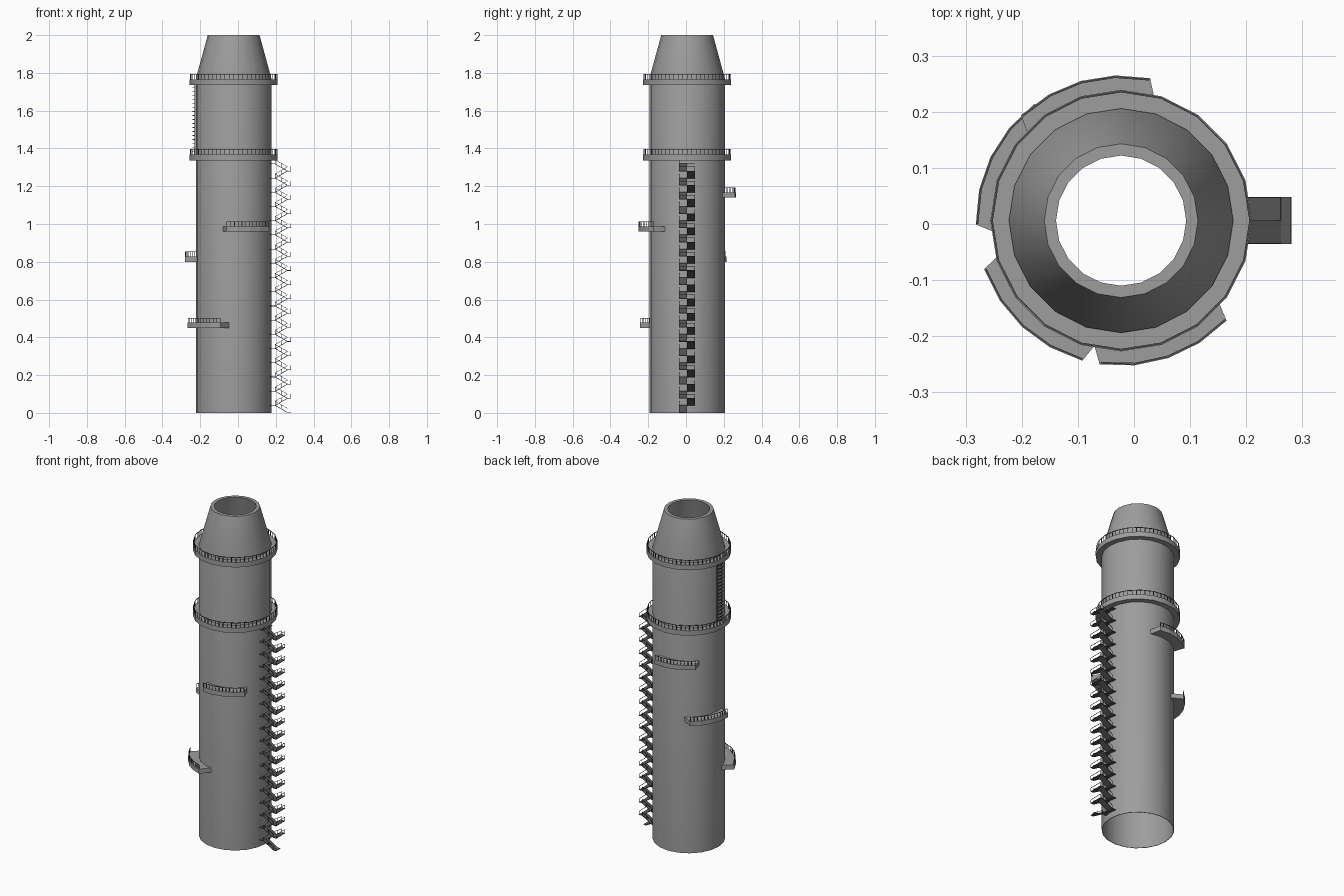
import bpy, bmesh, math
from mathutils import Vector

if "Cube" in bpy.data.objects:
    bpy.data.objects.remove(bpy.data.objects["Cube"], do_unlink=True)

CX, CY, SIDES = -0.023, 0.006, 20


def material(name, value):
    m = bpy.data.materials.new(name)
    m.use_nodes = True
    m.diffuse_color = (value, value, value, 1)
    m.node_tree.nodes["Principled BSDF"].inputs["Base Color"].default_value = m.diffuse_color
    return m


concrete = material("concrete grey", 0.34)
steel = material("dark steel grey", 0.1)


def finish(name, bm, mat, smooth=False):
    bmesh.ops.recalc_face_normals(bm, faces=bm.faces)
    me = bpy.data.meshes.new(name)
    bm.to_mesh(me)
    bm.free()
    me.materials.append(mat)
    ob = bpy.data.objects.new(name, me)
    bpy.context.collection.objects.link(ob)
    if smooth:
        bpy.ops.object.select_all(action="DESELECT")
        ob.select_set(True)
        bpy.context.view_layer.objects.active = ob
        bpy.ops.object.shade_smooth_by_angle(angle=math.radians(30))
    return ob


def polar(r, deg, z):
    a = math.radians(deg)
    return Vector((CX + r * math.cos(a), CY + r * math.sin(a), z))


def lathe(name, profile, mat):
    """Revolve a closed (radius, z) profile about the tower axis."""
    bm = bmesh.new()
    rows = [[bm.verts.new(polar(r, 90 + 360 * i / SIDES, z)) for r, z in profile]
            for i in range(SIDES)]
    n = len(profile)
    for i in range(SIDES):
        a, b = rows[i], rows[(i + 1) % SIDES]
        for j in range(n):
            k = (j + 1) % n
            bm.faces.new((a[j], b[j], b[k], a[k]))
    return finish(name, bm, mat, True)


def beam(bm, p, q, w, h=None):
    """Bar from p to q, w wide and h deep."""
    p, q = Vector(p), Vector(q)
    d = (q - p).normalized()
    ref = Vector((1, 0, 0)) if abs(d.z) > 0.95 else Vector((0, 0, 1))
    side = d.cross(ref).normalized() * w / 2
    up = side.cross(d).normalized() * (h or w) / 2
    ends = [[bm.verts.new(c + s * side + t * up)
             for s, t in ((-1, -1), (1, -1), (1, 1), (-1, 1))] for c in (p, q)]
    a, b = ends
    bm.faces.new(a)
    bm.faces.new(b[::-1])
    for i in range(4):
        j = (i + 1) % 4
        bm.faces.new((a[i], b[i], b[j], a[j]))


def railing(name, points, per_side, height=0.028):
    """Posts and a top rail along a path."""
    bm = bmesh.new()
    up = Vector((0, 0, height))
    for p, q in zip(points, points[1:]):
        beam(bm, p + up, q + up, 0.003)
        for i in range(per_side):
            foot = p.lerp(q, i / per_side)
            beam(bm, foot, foot + up, 0.003)
    beam(bm, points[-1], points[-1] + up, 0.003)
    finish(name, bm, steel)


# Hollow shaft with a tapered open top
lathe("chimney_shaft", [(0.2, 0), (0.2, 1.77), (0.137, 2.0), (0.116, 2.0),
                        (0.18, 1.765), (0.197, 1.7), (0.197, 0)], concrete)

# Full ring galleries
for label, z in (("upper", 1.735), ("lower", 1.337)):
    lathe(label + "_gallery", [(0.195, z), (0.233, z), (0.233, z + 0.03), (0.195, z + 0.03)],
          concrete)
    path = [polar(0.23, 90 + 360 * i / SIDES, z + 0.03) for i in range(SIDES + 1)]
    railing(label + "_gallery_railing", path, 3)

# Short curved balconies spiralling round the shaft
for i, (centre, z) in enumerate(((227, 0.45), (154, 0.80), (289, 0.96), (106, 1.14))):
    steps = [k / 2 for k in range(-2, 3)]
    outer = [polar(0.259, centre + 27.5 * s, z) for s in steps]
    inner = [polar(0.196, centre + 36 * s, z) for s in steps]
    bm = bmesh.new()
    base = bm.faces.new([bm.verts.new(p) for p in outer + inner[::-1]])
    top = bmesh.ops.extrude_face_region(bm, geom=[base], use_keep_orig=True)["geom"]
    bmesh.ops.translate(bm, vec=(0, 0, 0.028),
                        verts=[v for v in top if isinstance(v, bmesh.types.BMVert)])
    finish(f"balcony_{i + 1}", bm, concrete)
    railing(f"balcony_{i + 1}_railing",
            [polar(0.256, centre + 27 * s, z + 0.028) for s in steps], 3, 0.024)

# Ladder between the galleries
bm = bmesh.new()
for y in (CY - 0.02, CY + 0.02):
    beam(bm, (-0.228, y, 1.365), (-0.228, y, 1.738), 0.004)
for i in range(17):
    z = 1.385 + i * 0.021
    beam(bm, (-0.233, CY - 0.02, z), (-0.233, CY + 0.02, z), 0.018, 0.004)
finish("gallery_ladder", bm, steel)

# Switchback stair: odd flights on one side, even on the other
FLIGHTS, RISE = 35, 0.0376
X_IN, X_OUT, X_END, WIDTH = 0.197, 0.262, 0.281, 0.042
stairs, rails = bmesh.new(), bmesh.new()
hand = Vector((0, 0, 0.022))
for i in range(FLIGHTS):
    inward = i % 2 == 0
    side = -1 if inward else 1
    y = CY + side * WIDTH / 2
    z0, z1 = i * RISE + 0.002, (i + 1) * RISE + 0.002
    xa, xb = (X_OUT, X_IN) if inward else (X_IN, X_OUT)
    beam(stairs, (xa, y, z0), (xb, y, z1), WIDTH, 0.003)
    # Landing at the head of the flight
    la, lb = (0.168, X_IN) if inward else (X_OUT, X_END)
    beam(stairs, (la, CY, z1), (lb, CY, z1), 2 * WIDTH, 0.003)
    # Handrail and posts
    edge = CY + side * (WIDTH - 0.001)
    a, b = Vector((xa, edge, z0)), Vector((xb, edge, z1))
    beam(rails, a + hand, b + hand, 0.002)
    for t in (0, 0.5, 1):
        p = a.lerp(b, t)
        beam(rails, p, p + hand, 0.002)
    if not inward:
        corners = [Vector((X_END - 0.001, CY + s * (WIDTH - 0.001), z1)) for s in (-1, 1)]
        beam(rails, corners[0] + hand, corners[1] + hand, 0.002)
        for c in corners:
            beam(rails, c, c + hand, 0.002)
beam(stairs, (X_OUT, CY - WIDTH / 2, 0.0015), (X_END, CY - WIDTH / 2, 0.0015), WIDTH, 0.003)
finish("stair_flights", stairs, steel)
finish("stair_handrails", rails, steel)
